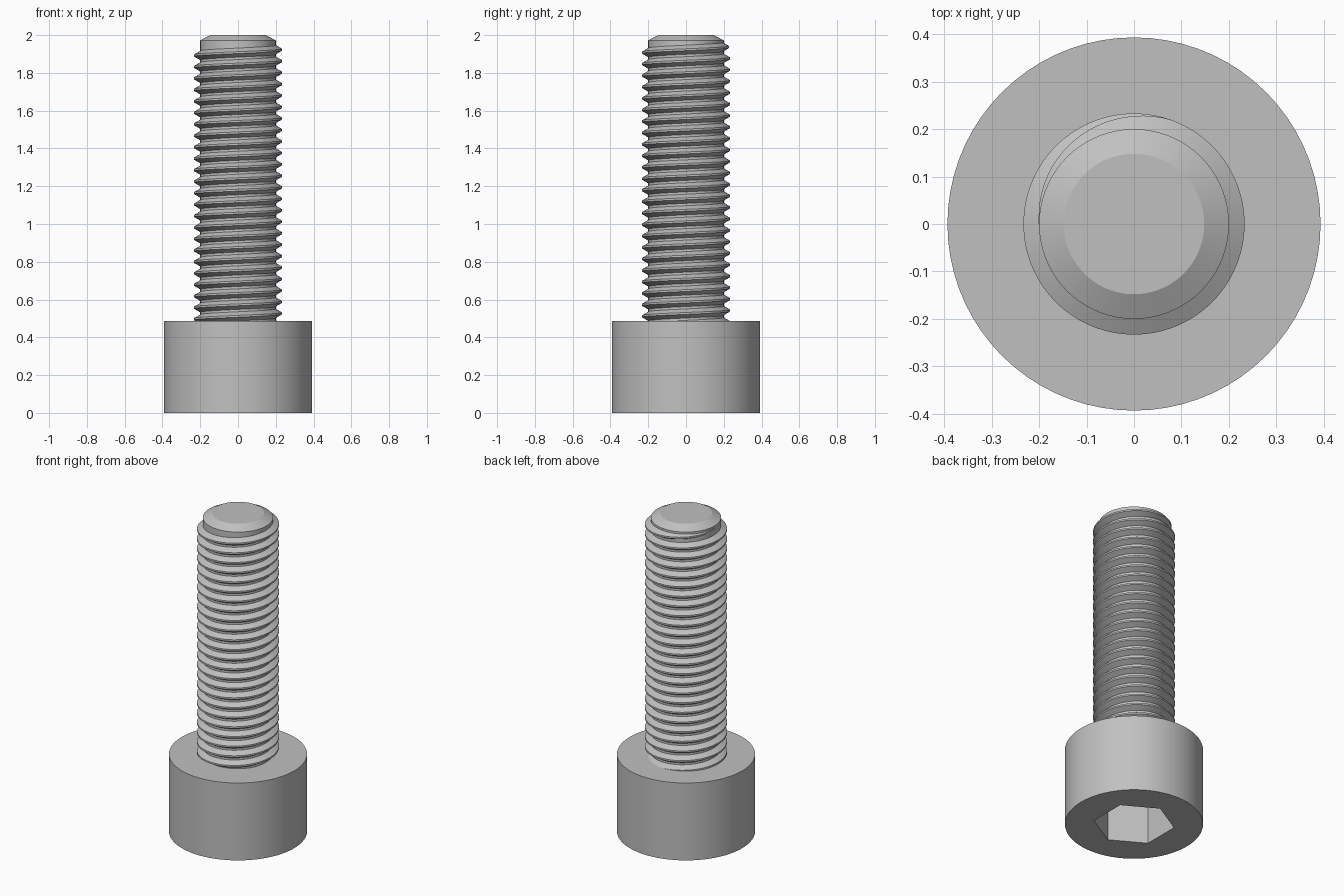
import bpy
import bmesh
import math

if "Cube" in bpy.data.objects:
    bpy.data.objects.remove(bpy.data.objects["Cube"], do_unlink=True)

HEAD_R, HEAD_TOP = 0.393, 0.486
CORE_R, CREST_R = 0.2, 0.233
PITCH = 0.0607
SEGMENTS = 72

# Single steel grey
steel = bpy.data.materials.new("steel_grey")
steel.use_nodes = True
steel.diffuse_color = (0.53, 0.53, 0.53, 1)
steel.node_tree.nodes["Principled BSDF"].inputs["Base Color"].default_value = steel.diffuse_color


def make_object(name, bm):
    bmesh.ops.recalc_face_normals(bm, faces=bm.faces[:])
    mesh = bpy.data.meshes.new(name)
    bm.to_mesh(mesh)
    bm.free()
    mesh.materials.append(steel)
    obj = bpy.data.objects.new(name, mesh)
    bpy.context.collection.objects.link(obj)
    return obj


def select_only(obj):
    bpy.ops.object.select_all(action="DESELECT")
    obj.select_set(True)
    bpy.context.view_layer.objects.active = obj


def smooth(obj):
    select_only(obj)
    bpy.ops.object.shade_smooth_by_angle(angle=math.radians(25))


def lathe(name, profile, sides, turn=0.0):
    """Stack rings of (radius, height) and cap both ends."""
    bm = bmesh.new()
    rings = []
    for r, z in profile:
        angles = [turn + math.tau * i / sides for i in range(sides)]
        rings.append([bm.verts.new((r * math.cos(a), r * math.sin(a), z)) for a in angles])
    for low, high in zip(rings, rings[1:]):
        for i in range(sides):
            j = (i + 1) % sides
            bm.faces.new((low[i], low[j], high[j], high[i]))
    bm.faces.new(rings[0][::-1])
    bm.faces.new(rings[-1])
    return make_object(name, bm)


# Cylindrical head with a hexagonal socket in its underside
head = lathe("head", [(HEAD_R, 0), (HEAD_R, HEAD_TOP)], SEGMENTS)
cutter = lathe("socket_cutter", [(0.231, -0.1), (0.231, 0.26)], 6, math.radians(30))
cutter.hide_render = True
cut = head.modifiers.new("socket", "BOOLEAN")
cut.operation = "DIFFERENCE"
cut.solver = "EXACT"
cut.object = cutter
select_only(head)
bpy.ops.object.modifier_apply(modifier=cut.name)
bpy.data.objects.remove(cutter, do_unlink=True)
smooth(head)

# Shank core with a chamfered tip
smooth(lathe("shank", [(CORE_R, HEAD_TOP - 0.03), (CORE_R, 1.972), (0.148, 2.0)], SEGMENTS))

# Right-handed thread ridge that fades out near the tip
END_Z, END_ANGLE = 1.953, math.pi
FADE = math.radians(108)
steps = int((END_Z - HEAD_TOP + 0.03) / PITCH * SEGMENTS)
bm = bmesh.new()
previous = None
for s in range(steps + 1):
    back = math.tau * s / SEGMENTS
    angle = END_ANGLE - back
    z = END_Z - PITCH * back / math.tau
    grow = max(0.02, min(1.0, back / FADE))
    crest = CORE_R + (CREST_R - CORE_R) * grow
    root = CORE_R - 0.002
    half_crest = 0.005
    half_root = half_crest + (crest - root) * math.tan(math.radians(30))
    section = [(root, -half_root), (crest, -half_crest), (crest, half_crest), (root, half_root)]
    ring = [bm.verts.new((r * math.cos(angle), r * math.sin(angle), z + dz)) for r, dz in section]
    if previous:
        for i in range(4):
            j = (i + 1) % 4
            bm.faces.new((previous[i], previous[j], ring[j], ring[i]))
    else:
        bm.faces.new(ring)
    previous = ring
bm.faces.new(previous[::-1])
smooth(make_object("thread", bm))
